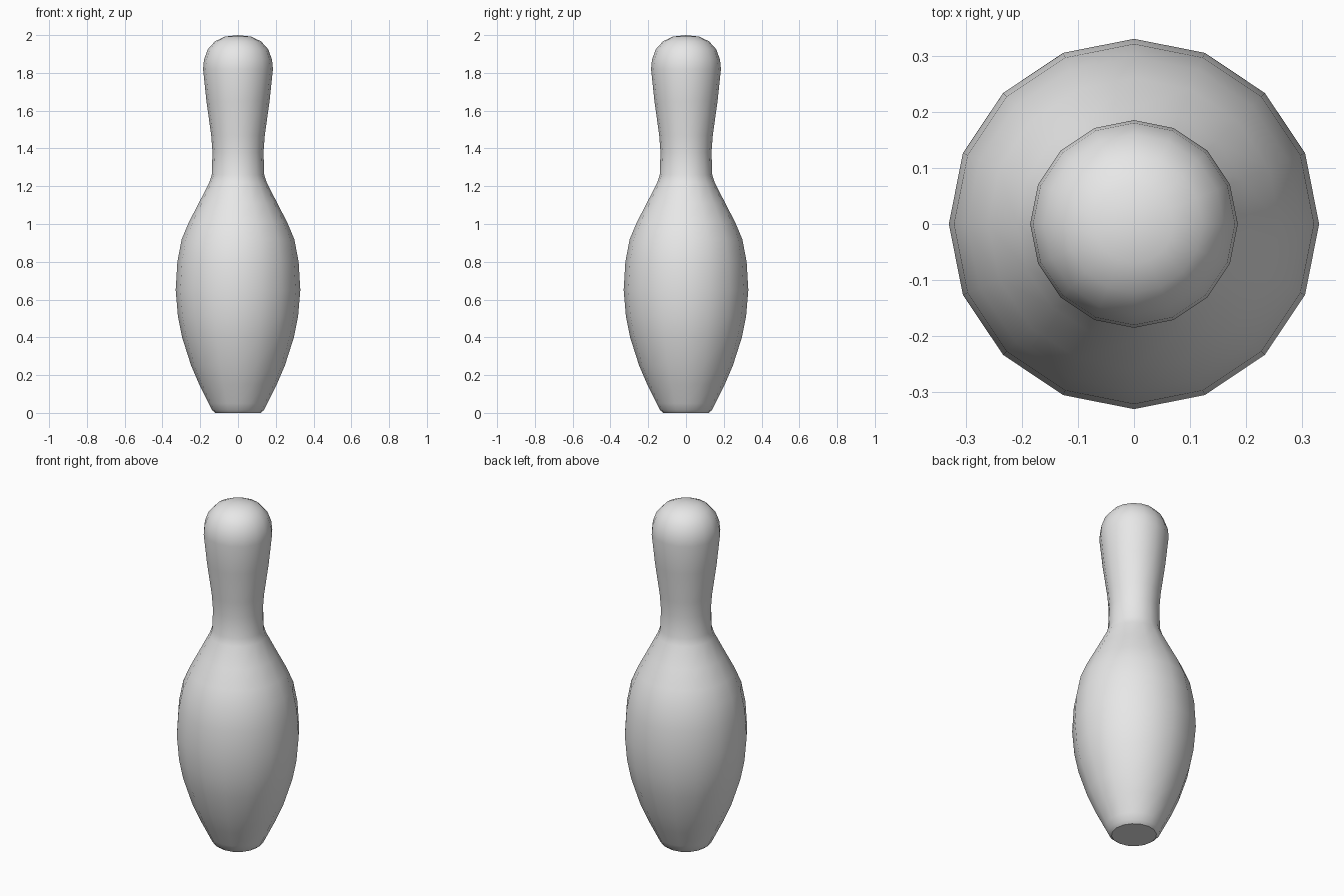
import bpy, bmesh, math

if "Cube" in bpy.data.objects:
    bpy.data.objects.remove(bpy.data.objects["Cube"])

SIDES = 16
# (radius, height) from the foot to the crown
PROFILE = [
    (0.120, 0.00), (0.138, 0.015), (0.155, 0.05), (0.205, 0.15), (0.248, 0.25),
    (0.296, 0.40), (0.318, 0.51), (0.330, 0.65), (0.321, 0.80), (0.298, 0.92),
    (0.260, 1.01), (0.208, 1.11), (0.152, 1.22), (0.139, 1.26), (0.135, 1.38),
    (0.142, 1.47), (0.167, 1.65), (0.185, 1.82), (0.180, 1.87), (0.160, 1.925),
    (0.122, 1.967), (0.070, 1.992),
]

# Pin body: rings of the turned profile, joined by quads
bm = bmesh.new()
rings = []
for r, z in PROFILE:
    rings.append([bm.verts.new((r * math.cos(math.tau * i / SIDES),
                                r * math.sin(math.tau * i / SIDES), z))
                  for i in range(SIDES)])
for low, high in zip(rings, rings[1:]):
    for i in range(SIDES):
        j = (i + 1) % SIDES
        bm.faces.new((low[i], low[j], high[j], high[i]))

# Crown fan and flat foot
crown = bm.verts.new((0, 0, 2.0))
for i in range(SIDES):
    bm.faces.new((rings[-1][i], rings[-1][(i + 1) % SIDES], crown))
bm.faces.new(rings[0][::-1])

mesh = bpy.data.meshes.new("bowling_pin")
bm.to_mesh(mesh)
bm.free()

# Single plain grey
grey = bpy.data.materials.new("light grey")
grey.diffuse_color = (0.8, 0.8, 0.8, 1)
grey.use_nodes = True
grey.node_tree.nodes["Principled BSDF"].inputs["Base Color"].default_value = grey.diffuse_color
mesh.materials.append(grey)

pin = bpy.data.objects.new("bowling_pin", mesh)
bpy.context.collection.objects.link(pin)
bpy.context.view_layer.objects.active = pin
pin.select_set(True)
bpy.ops.object.shade_smooth_by_angle(angle=math.radians(40))
